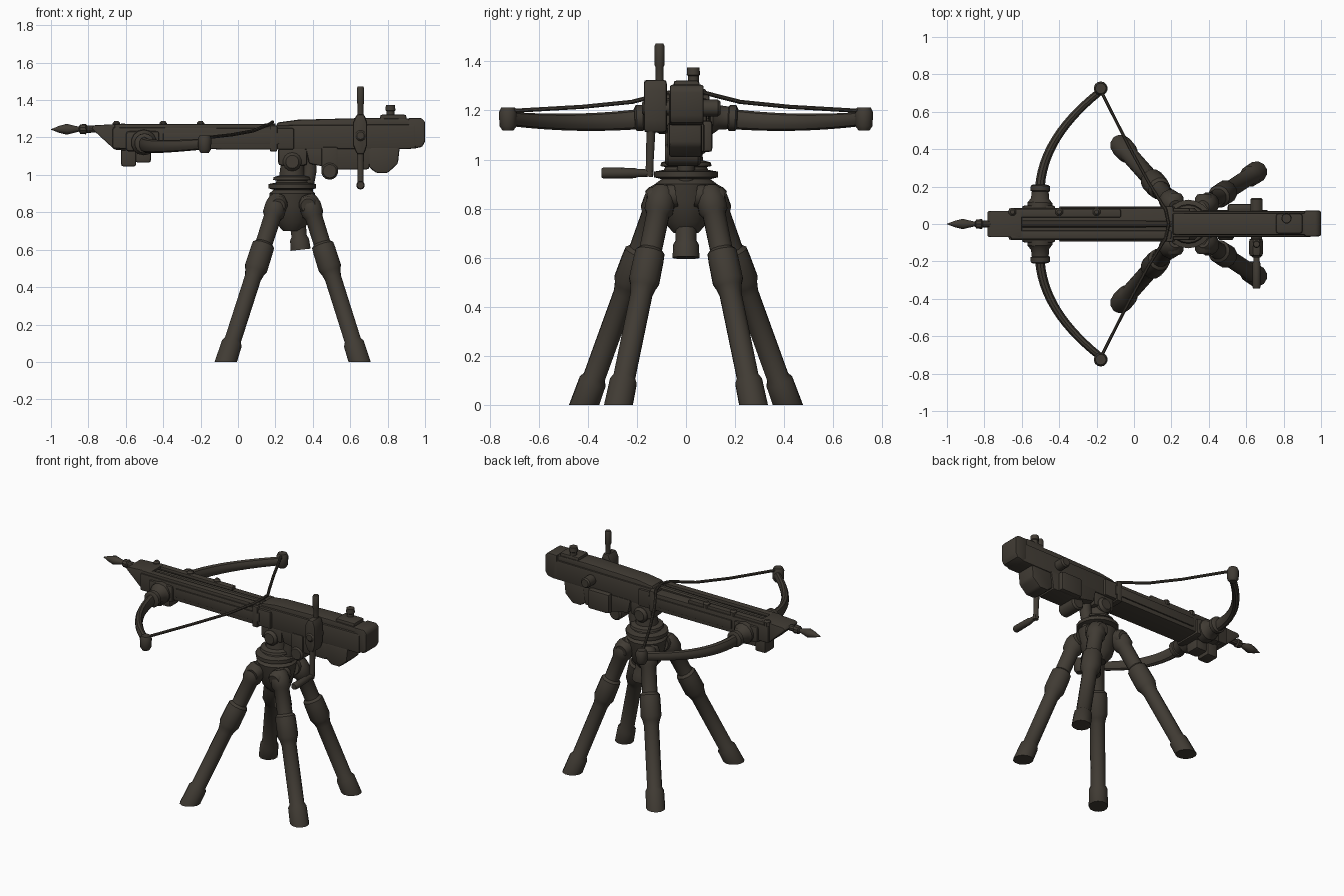
import bpy, bmesh, math
from mathutils import Vector

mat = bpy.data.materials.new("dark weathered brown")
mat.diffuse_color = (0.052, 0.044, 0.034, 1)


def finish(name, bm, bevel=0.0):
    bmesh.ops.recalc_face_normals(bm, faces=bm.faces)
    if bevel:
        edges = [e for e in bm.edges if e.calc_face_angle(0) > 0.5]
        bmesh.ops.bevel(bm, geom=edges, offset=bevel, segments=2, profile=0.6, affect='EDGES')
    me = bpy.data.meshes.new(name)
    bm.to_mesh(me)
    bm.free()
    me.materials.append(mat)
    ob = bpy.data.objects.new(name, me)
    bpy.context.collection.objects.link(ob)
    return ob


def prism(name, profile, y0, y1, bevel=0.008):
    """Side (x, z) outline extruded between y0 and y1."""
    bm = bmesh.new()
    f = bm.faces.new([bm.verts.new((x, y0, z)) for x, z in profile])
    r = bmesh.ops.extrude_face_region(bm, geom=[f])
    bmesh.ops.translate(bm, vec=(0, y1 - y0, 0),
                        verts=[v for v in r["geom"] if isinstance(v, bmesh.types.BMVert)])
    return finish(name, bm, bevel)


def box(name, x0, x1, y0, y1, z0, z1, bevel=0.01):
    return prism(name, [(x0, z0), (x1, z0), (x1, z1), (x0, z1)], y0, y1, bevel)


def sweep(name, pts, sizes, sides=12, axis=None, floor=False, bevel=0.0):
    """Rings of (half width, half height) along points, capped."""
    pts = [Vector(p) for p in pts]
    bm = bmesh.new()
    rings = []
    for i, p in enumerate(pts):
        t = Vector(axis) if axis else pts[min(i + 1, len(pts) - 1)] - pts[max(i - 1, 0)]
        t.normalize()
        ref = Vector((0, 0, 1)) if abs(t.z) < 0.8 else Vector((0, 1, 0))
        side = t.cross(ref).normalized()
        up = side.cross(t)
        s = sizes[i]
        w, h = s if isinstance(s, tuple) else (s, s)
        ring = []
        for k in range(sides):
            a = 2 * math.pi * (k + 0.5) / sides
            ring.append(bm.verts.new(p + side * (w * math.cos(a)) + up * (h * math.sin(a))))
        rings.append(ring)
    for a, b in zip(rings, rings[1:]):
        for k in range(sides):
            j = (k + 1) % sides
            bm.faces.new((a[k], a[j], b[j], b[k]))
    bm.faces.new(rings[0])
    bm.faces.new(rings[-1])
    if floor:  # trim flat on the ground
        geom = bm.verts[:] + bm.edges[:] + bm.faces[:]
        bmesh.ops.bisect_plane(bm, geom=geom, plane_co=(0, 0, 0), plane_no=(0, 0, -1), clear_outer=True)
        bmesh.ops.holes_fill(bm, edges=[e for e in bm.edges if e.is_boundary])
    return finish(name, bm, bevel)


def lathe(name, p0, p1, profile, sides=14, floor=False):
    """Turned part: profile of (fraction along p0-p1, radius)."""
    p0, p1 = Vector(p0), Vector(p1)
    return sweep(name, [p0.lerp(p1, t) for t, r in profile], [r for t, r in profile],
                 sides, p1 - p0, floor)


# Front stock with slanted prow, narrower nose
prism("nose_block", [(-0.785, 1.25), (-0.77, 1.265), (-0.6, 1.275), (-0.6, 1.13), (-0.66, 1.135)], -0.07, 0.07)
prism("front_stock", [(-0.67, 1.14), (0.3, 1.135), (0.3, 1.25), (-0.67, 1.255)], -0.085, 0.085, 0.012)
for s in (1, -1):
    y = sorted((s * 0.035, s * 0.078))
    box("top_rail", -0.66, -0.07 if s > 0 else 0.2, y[0], y[1], 1.24, 1.272, 0.008)
    box("side_batten", -0.4, 0.22, *sorted((s * 0.08, s * 0.093)), 1.165, 1.225, 0.005)
for x in (-0.65, -0.4, -0.2):
    lathe("stock_stud", (x, 0.065, 1.25), (x, 0.065, 1.288), [(0, 0.022), (0.7, 0.022), (1, 0.012)], 8)
box("stock_band", 0.17, 0.21, -0.095, 0.095, 1.125, 1.265)

# Bolt with pointed head
lathe("bolt", (-1, 0, 1.243), (0.2, 0, 1.256),
      [(0, 0.001), (0.035, 0.018), (0.07, 0.029), (0.1, 0.02), (0.125, 0.013), (0.13, 0.025),
       (0.155, 0.028), (0.16, 0.02), (1, 0.018)], 10)

# Rear body, lid and butt
prism("rear_body", [(0.2, 1.135), (0.95, 1.14), (0.95, 1.27), (0.2, 1.265)], -0.07, 0.07, 0.012)
prism("rear_lid", [(0.2, 1.25), (0.95, 1.25), (0.95, 1.3), (0.7, 1.305), (0.32, 1.295), (0.21, 1.28)], -0.058, 0.06, 0.014)
prism("butt_block", [(0.91, 1.16), (0.94, 1.14), (0.985, 1.15), (1, 1.18), (1, 1.285), (0.98, 1.305), (0.91, 1.305)],
      -0.066, 0.072, 0.012)
box("lid_clasp", 0.76, 0.9, -0.05, 0.055, 1.29, 1.322, 0.012)
lathe("lid_peg", (0.815, 0.03, 1.29), (0.815, 0.03, 1.375), [(0, 0.022), (0.6, 0.022), (0.65, 0.027), (1, 0.025)])

# Mechanism under the rear body
prism("gear_housing", [(0.36, 1.15), (0.38, 1.06), (0.53, 1.03), (0.7, 1.03), (0.72, 1.15)], -0.065, 0.075, 0.012)
prism("rear_housing", [(0.7, 1.15), (0.7, 1.04), (0.74, 1.01), (0.8, 1.01), (0.855, 1.06), (0.865, 1.15)],
      -0.07, 0.065, 0.014)
lathe("trigger_drum", (0.49, -0.085, 1.02), (0.49, 0.06, 1.02), [(0, 0.036), (0.08, 0.046), (0.92, 0.046), (1, 0.036)])
box("drum_bracket", 0.447, 0.533, -0.075, 0.05, 1.02, 1.15)
box("side_gear_cover", 0.5, 0.66, 0.06, 0.108, 1.03, 1.16, 0.018)
sweep("rear_brace", [(0.36, 0, 0.9), (0.385, 0, 1.02), (0.385, 0, 1.15)], [0.038, 0.036, 0.036])

# Crank: axle, hub plate, upper lever, lower arm and grip
lathe("crank_axle", (0.655, -0.18, 1.21), (0.655, 0.14, 1.21),
      [(0, 0.02), (0.03, 0.03), (0.75, 0.03), (0.76, 0.034), (0.97, 0.034), (1, 0.026)])
prism("crank_hub", [(0.635, 1.11), (0.675, 1.11), (0.69, 1.16), (0.69, 1.28), (0.675, 1.325), (0.635, 1.325),
                    (0.615, 1.28), (0.615, 1.16)], -0.172, -0.078, 0.016)
lathe("upper_lever", (0.655, -0.108, 1.28), (0.655, -0.108, 1.472),
      [(0, 0.017), (0.5, 0.016), (0.55, 0.02), (0.95, 0.02), (1, 0.016)])
sweep("lower_arm", [(0.655, -0.142, 1.15), (0.655, -0.147, 1.0), (0.655, -0.15, 0.93)], [0.02, 0.016, 0.017])
lathe("crank_grip", (0.655, -0.135, 0.945), (0.655, -0.345, 0.945),
      [(0, 0.014), (0.3, 0.017), (0.35, 0.021), (0.95, 0.023), (1, 0.018)])

# Bow limbs, sockets, tips and string
for s in (1, -1):
    n = 16
    us = [i / n for i in range(n + 1)]
    limb = [(-0.505 + 0.325 * u ** 2.2, s * (0.14 + 0.57 * u), 1.17 - 0.06 * u * (1 - u) - 0.005 * u) for u in us]
    sweep("bow_limb", limb, [(0.028 - 0.007 * u, 0.042 - 0.013 * u) for u in us], 10)
    lathe("bow_socket", (-0.505, s * 0.06, 1.175), (-0.5, s * 0.21, 1.168),
          [(0, 0.07), (0.35, 0.068), (0.5, 0.05), (0.75, 0.046), (0.78, 0.053), (0.95, 0.053), (1, 0.04)])
    lathe("bow_tip", (-0.178, s * 0.725, 1.118), (-0.178, s * 0.725, 1.212),
          [(0, 0.022), (0.2, 0.035), (0.8, 0.037), (1, 0.028)])
    sweep("bow_string", [(-0.178, s * 0.715, 1.198), (-0.03, s * 0.42, 1.215), (0.08, s * 0.22, 1.235),
                         (0.17, s * 0.075, 1.272), (0.185, 0, 1.282)], [0.009] * 5, 8)

# Hanging brackets under the bow
box("bow_bracket", -0.625, -0.545, -0.05, 0.05, 1.045, 1.15, 0.014)
box("small_bracket", -0.55, -0.465, -0.06, 0.04, 1.065, 1.15, 0.018)
box("bow_saddle", -0.6, -0.42, -0.1, 0.1, 1.125, 1.235, 0.02)

# Swivel mount
CX = 0.29
lathe("pivot_pin", (CX, -0.085, 1.07), (CX, 0.085, 1.07), [(0, 0.035), (0.1, 0.05), (0.9, 0.05), (1, 0.035)])
box("pivot_yoke", 0.215, 0.37, -0.065, 0.065, 1.05, 1.15, 0.018)
lathe("swivel_head", (CX, 0, 0.7), (CX, 0, 1.08),
      [(0, 0.05), (0.12, 0.09), (0.35, 0.115), (0.53, 0.125), (0.58, 0.1), (0.6, 0.13), (0.66, 0.13),
       (0.68, 0.09), (0.71, 0.085), (0.72, 0.105), (0.76, 0.1), (0.78, 0.07), (1, 0.06)], 18)
lathe("centre_post", (0.315, 0, 0.78), (0.335, 0, 0.6), [(0, 0.045), (0.6, 0.042), (0.7, 0.052), (1, 0.055)])

# Four splayed legs, turned with collars and feet
leg_profile = [(-0.02, 0.035), (0, 0.05), (0.04, 0.06), (0.09, 0.06), (0.11, 0.048), (0.27, 0.047), (0.285, 0.061),
               (0.32, 0.063), (0.42, 0.064), (0.445, 0.054), (0.48, 0.046), (0.87, 0.046), (0.89, 0.057), (1.08, 0.06)]
for s in (1, -1):
    for kind, top, foot in (("front_leg", (0.215, 0.1), (-0.065, 0.415)), ("rear_leg", (0.375, 0.095), (0.65, 0.275))):
        lathe(kind, (top[0], s * top[1], 0.87), (foot[0], s * foot[1], 0), leg_profile, 12, True)
        lathe(kind + "_knuckle", (top[0], s * (top[1] - 0.055), 0.855), (top[0], s * (top[1] + 0.06), 0.835),
              [(0, 0.05), (0.85, 0.05), (1, 0.038)])

# Smooth shading with kept edges
bpy.ops.object.select_all(action='SELECT')
bpy.context.view_layer.objects.active = bpy.context.selected_objects[0]
bpy.ops.object.shade_smooth_by_angle(angle=math.radians(35))
